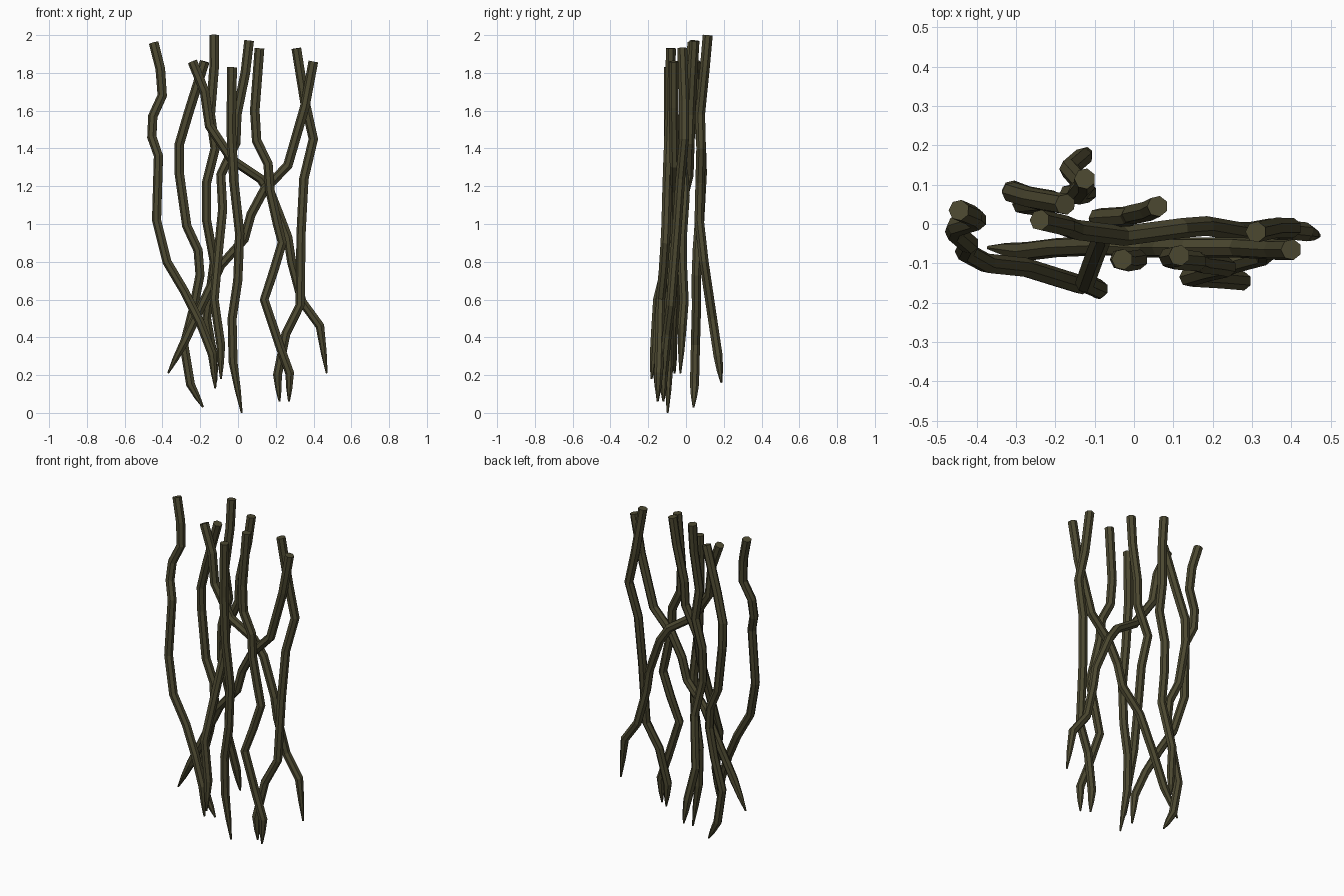
import bpy, bmesh, math
from mathutils import Vector

SIDES = 7
RADIUS = 0.027

bark = bpy.data.materials.new("dark olive bark")
bark.diffuse_color = (0.072, 0.065, 0.030, 1)


def root(name, pts):
    """Low-poly tube along (x, y, z) points from the cut top to a pointed tip."""
    p = [Vector(c) for c in pts]
    # extra ring close to the tip keeps the thickness until the final taper
    p.insert(-1, p[-2].lerp(p[-1], 0.55))
    bm = bmesh.new()
    rings = []
    for i, c in enumerate(p):
        t = (p[min(i + 1, len(p) - 1)] - p[max(i - 1, 0)]).normalized()
        u = Vector((0, 1, 0)).cross(t).normalized()
        v = t.cross(u)
        r = RADIUS * (1 - 0.12 * i / len(p))
        if i == len(p) - 2:
            r = RADIUS * 0.62
        if i == len(p) - 1:
            r = 0.005
        rings.append([bm.verts.new(c + r * (math.cos(a) * u + math.sin(a) * v))
                      for a in (2 * math.pi * k / SIDES for k in range(SIDES))])
    for a, b in zip(rings, rings[1:]):
        for k in range(SIDES):
            n = (k + 1) % SIDES
            bm.faces.new((a[k], a[n], b[n], b[k]))
    bm.faces.new(rings[0])
    bm.faces.new(rings[-1])
    bmesh.ops.recalc_face_normals(bm, faces=bm.faces)
    me = bpy.data.meshes.new(name)
    bm.to_mesh(me)
    bm.free()
    me.materials.append(bark)
    bpy.context.collection.objects.link(bpy.data.objects.new(name, me))


# Outer left root, sweeping inward at the bottom
root("left_root", [
    (-.445, .035, 1.96), (-.41, .02, 1.82), (-.40, .01, 1.68), (-.45, -.005, 1.57),
    (-.455, -.02, 1.46), (-.42, -.05, 1.36), (-.43, -.07, 1.02), (-.375, -.10, .80),
    (-.28, -.11, .64), (-.20, -.135, .48), (-.135, -.155, .31), (-.12, -.16, .13)])

# Long root crossing from top left to bottom right
root("crossing_root_right", [
    (-.24, .01, 1.86), (-.175, -.005, 1.70), (-.15, -.015, 1.52), (-.03, -.03, 1.34),
    (.12, -.01, 1.24), (.18, -.005, 1.15), (.265, -.02, .93), (.285, -.02, .80),
    (.34, -.01, .59), (.435, -.02, .46), (.47, -.03, .21)])

# Long root crossing from top right to bottom left
root("crossing_root_left", [
    (.40, -.065, 1.86), (.355, -.065, 1.62), (.265, -.06, 1.31), (.14, -.06, 1.18),
    (.07, -.06, 1.05), (.035, -.06, .92), (-.09, -.055, .78), (-.20, -.06, .55),
    (-.28, -.07, .38), (-.37, -.06, .21)])

# Bowed root at the left back
root("bowed_root", [
    (-.175, .05, 1.86), (-.26, .065, 1.59), (-.31, .08, 1.42), (-.31, .085, 1.27),
    (-.27, .07, .99), (-.21, .06, .86), (-.20, .055, .73), (-.235, .055, .55),
    (-.285, .05, .36), (-.25, .045, .15), (-.185, .04, .03)])

# Tallest root, leaning back at the bottom
root("back_root", [
    (-.125, .115, 2.0), (-.125, .10, 1.83), (-.145, .075, 1.58), (-.12, .08, 1.40),
    (-.165, .075, 1.22), (-.165, .07, 1.02), (-.125, .095, .80), (-.165, .14, .50),
    (-.13, .17, .30), (-.115, .187, .16)])

# Root leaning to the front at the bottom
root("front_root", [
    (.06, .045, 1.97), (.04, .035, 1.80), (-.005, .025, 1.58), (-.01, .02, 1.43),
    (-.09, .015, 1.26), (-.08, -.03, 1.08), (-.10, -.08, .88), (-.125, -.15, .60),
    (-.09, -.165, .36), (-.09, -.183, .18)])

# Nearly straight middle root
root("middle_root", [
    (-.03, -.09, 1.83), (-.035, -.09, 1.50), (-.02, -.095, 1.22), (.01, -.09, .95),
    (.0, -.09, .70), (-.03, -.09, .50), (-.025, -.09, .27), (.02, -.097, .0)])

# Zigzag root right of the middle
root("zigzag_root", [
    (.115, -.08, 1.93), (.09, -.085, 1.60), (.10, -.09, 1.44), (.16, -.095, 1.32),
    (.17, -.10, 1.18), (.21, -.105, 1.0), (.235, -.11, .90), (.19, -.12, .75),
    (.14, -.135, .60), (.22, -.14, .36), (.275, -.145, .21), (.27, -.15, .06)])

# Outer right root
root("right_root", [
    (.31, -.02, 1.93), (.355, -.01, 1.65), (.40, -.01, 1.45), (.35, -.03, 1.24),
    (.335, -.05, .95), (.33, -.08, .57), (.255, -.10, .42), (.21, -.12, .20),
    (.22, -.12, .06)])
